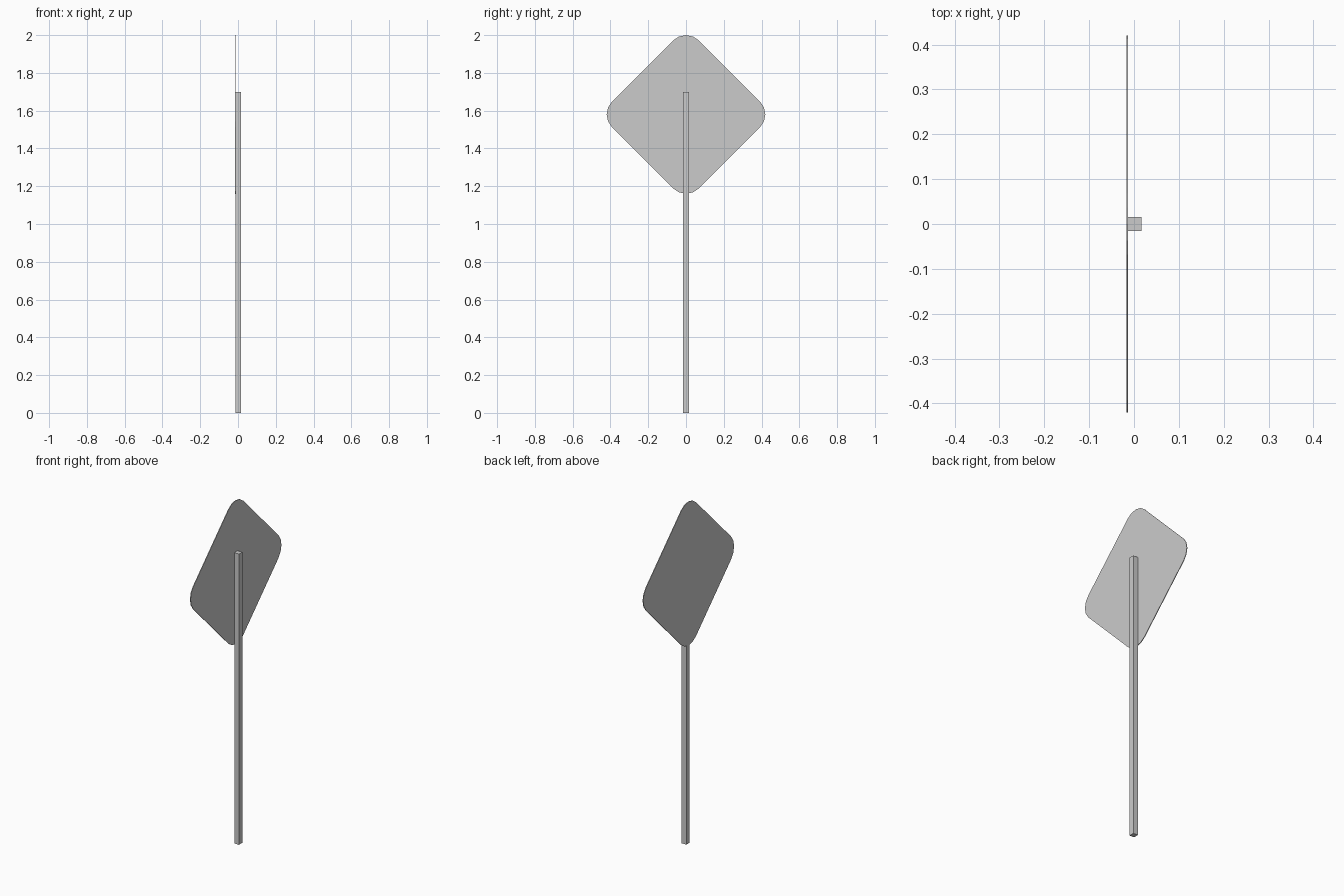
import bpy, bmesh
from math import sin, cos, radians, sqrt

if "Cube" in bpy.data.objects:
    bpy.data.objects.remove(bpy.data.objects["Cube"])


def make_object(name, bm):
    bmesh.ops.recalc_face_normals(bm, faces=bm.faces)
    mesh = bpy.data.meshes.new(name)
    bm.to_mesh(mesh)
    bm.free()
    obj = bpy.data.objects.new(name, mesh)
    bpy.context.collection.objects.link(obj)
    return obj


def extrude_profile(name, points, direction):
    bm = bmesh.new()
    face = bm.faces.new([bm.verts.new(p) for p in points])
    result = bmesh.ops.extrude_face_region(bm, geom=[face], use_keep_orig=True)
    verts = [v for v in result["geom"] if isinstance(v, bmesh.types.BMVert)]
    bmesh.ops.translate(bm, verts=verts, vec=direction)
    return make_object(name, bm)


PLATE_BACK, PLATE_FRONT, POST_END = -0.017, -0.013, 0.017

# Square post
w = 0.0155
extrude_profile("post", [(PLATE_FRONT, -w, 0), (POST_END, -w, 0),
                         (POST_END, w, 0), (PLATE_FRONT, w, 0)], (0, 0, 1.70))

# Diamond sign plate with rounded corners
centre_z, reach, radius, segments = 1.58, 0.42, 0.0956, 4
offset = reach - radius
outline = []
for corner in range(4):
    base = radians(90 * corner)
    for i in range(segments + 1):
        a = base + radians(-45 + 90 * i / segments)
        outline.append((PLATE_BACK,
                        offset * cos(base) + radius * cos(a),
                        centre_z + offset * sin(base) + radius * sin(a)))
extrude_profile("sign_plate", outline, (PLATE_FRONT - PLATE_BACK, 0, 0))
